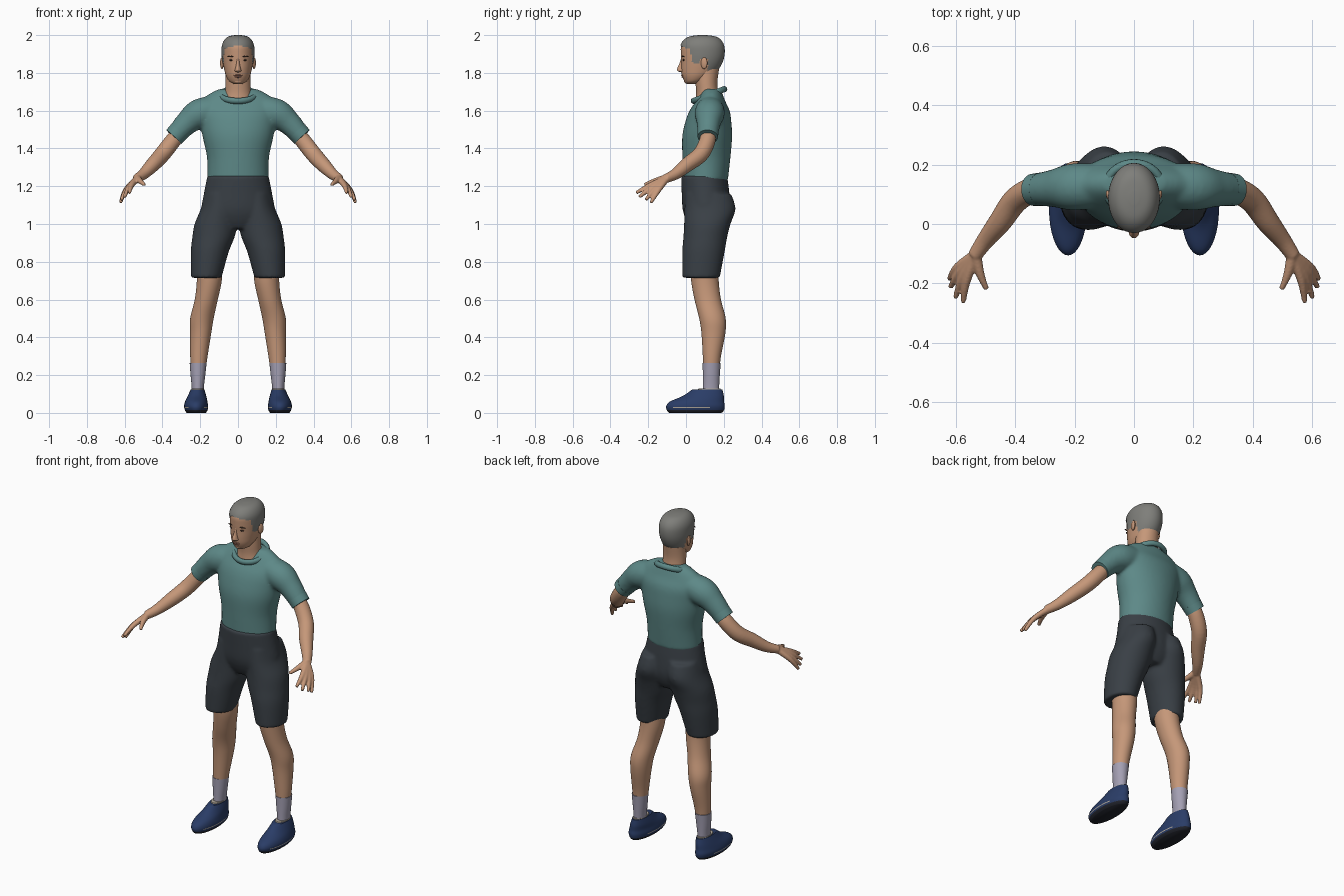
import bpy, bmesh, math
from mathutils import Vector

cube = bpy.data.objects.get("Cube")
if cube:
    bpy.data.objects.remove(cube, do_unlink=True)


def material(name, rgb):
    m = bpy.data.materials.new(name)
    m.use_nodes = True
    m.diffuse_color = (*rgb, 1)
    m.node_tree.nodes["Principled BSDF"].inputs["Base Color"].default_value = (*rgb, 1)
    return m


SKIN = material("skin", (0.56, 0.31, 0.19))
HAIR = material("grey_hair", (0.21, 0.21, 0.195))
SHIRT = material("teal_cloth", (0.11, 0.25, 0.245))
SHORTS = material("charcoal_cloth", (0.041, 0.05, 0.06))
SOCK = material("pale_sock", (0.37, 0.35, 0.45))
SHOE = material("navy_shoe", (0.023, 0.046, 0.135))
SOLE = material("dark_sole", (0.015, 0.017, 0.025))
LINING = material("beige_lining", (0.45, 0.4, 0.33))
DARK = material("dark_brown", (0.06, 0.035, 0.025))
LIPS = material("lips", (0.36, 0.16, 0.11))


def smooth_rows(rows, steps):
    """Catmull-Rom interpolation through rows of equal length."""
    out = []
    for i in range(len(rows) - 1):
        p0, p1, p2, p3 = (rows[max(i - 1, 0)], rows[i], rows[i + 1],
                          rows[min(i + 2, len(rows) - 1)])
        for k in range(steps):
            t = k / steps
            out.append([0.5 * (2 * b + (c - a) * t + (2 * a - 5 * b + 4 * c - d) * t ** 2
                               + (3 * b - a - 3 * c + d) * t ** 3)
                        for a, b, c, d in zip(p0, p1, p2, p3)])
    return out + [list(rows[-1])]


def loft(bm, sections, n):
    """Closed skin over elliptical sections given as centre, axis, axis."""
    rings = []
    for c, u, v in sections:
        angles = [2 * math.pi * i / n for i in range(n)]
        rings.append([bm.verts.new(c + u * math.cos(a) + v * math.sin(a)) for a in angles])
    for r, q in zip(rings, rings[1:]):
        for i in range(n):
            j = (i + 1) % n
            bm.faces.new((r[i], r[j], q[j], q[i]))
    bm.faces.new(rings[0])
    bm.faces.new(rings[-1])


def stack(bm, rows, side=1, steps=5, n=36):
    """Horizontal ellipses: z, x, y, x radius, y radius."""
    loft(bm, [(Vector((x * side, y, z)), Vector((rx, 0, 0)), Vector((0, ry, 0)))
              for z, x, y, rx, ry in smooth_rows(rows, steps)], n)


def tube(bm, rows, side=1, steps=5, n=20):
    """Round tube along a path: x, y, z, radius."""
    pts = [(Vector((x * side, y, z)), r) for x, y, z, r in smooth_rows(rows, steps)]
    sections = []
    for i, (c, r) in enumerate(pts):
        t = (pts[min(i + 1, len(pts) - 1)][0] - pts[max(i - 1, 0)][0]).normalized()
        u = t.cross(Vector((0, 0, 1))).normalized()
        sections.append((c, u * r, t.cross(u) * r))
    loft(bm, sections, n)


def finish(bm, name, mats, voxel=0, smooth=5):
    """Make the object; a voxel size fuses its overlapping pieces."""
    bmesh.ops.recalc_face_normals(bm, faces=bm.faces)
    me = bpy.data.meshes.new(name)
    bm.to_mesh(me)
    bm.free()
    ob = bpy.data.objects.new(name, me)
    bpy.context.collection.objects.link(ob)
    for m in mats:
        me.materials.append(m)
    bpy.ops.object.select_all(action="DESELECT")
    ob.select_set(True)
    bpy.context.view_layer.objects.active = ob
    bpy.ops.object.shade_smooth_by_angle(angle=math.radians(50))
    if voxel:
        fuse = ob.modifiers.new("fuse", "REMESH")
        fuse.mode = "VOXEL"
        fuse.voxel_size = voxel
        fuse.use_smooth_shade = True
        soft = ob.modifiers.new("soften", "SMOOTH")
        soft.factor, soft.iterations = 0.5, smooth
    return ob


def blob(name, mat, centre, size, turn=0, tilt=0):
    bpy.ops.mesh.primitive_uv_sphere_add(segments=20, ring_count=12, location=centre)
    ob = bpy.context.object
    ob.name, ob.scale, ob.rotation_euler = name, size, (0, tilt, turn)
    ob.data.materials.append(mat)
    bpy.ops.object.shade_smooth()


SIDES = (("left", 1), ("right", -1))

# Shirt: torso and both sleeves fused together
bm = bmesh.new()
stack(bm, [(1.225, 0, .103, .162, .118), (1.35, 0, .108, .164, .127), (1.46, 0, .112, .187, .132),
           (1.54, 0, .118, .2, .122), (1.60, 0, .125, .21, .106), (1.65, 0, .13, .2, .078),
           (1.69, 0, .135, .15, .058), (1.715, 0, .138, .1, .045)], n=48)
for _, s in SIDES:
    tube(bm, [(.09, .13, 1.61, .07), (.2, .125, 1.585, .08), (.27, .12, 1.535, .064),
              (.335, .115, 1.465, .053)], s)
finish(bm, "shirt", [SHIRT], .009, 8)

# Collar ring and sleeve hems
bpy.ops.mesh.primitive_torus_add(major_radius=.093, minor_radius=.015, major_segments=40,
                                 minor_segments=10, location=(0, .122, 1.683),
                                 rotation=(math.radians(21), 0, 0))
collar = bpy.context.object
collar.name, collar.scale = "shirt_collar", (1, .95, 1.1)
collar.data.materials.append(SHIRT)
bpy.ops.object.shade_smooth()
for label, s in SIDES:
    bm = bmesh.new()
    tube(bm, [(.313, .117, 1.49, .056), (.34, .115, 1.461, .054)], s, 2, 28)
    finish(bm, label + "_sleeve_hem", [SHIRT])

# Shorts: pelvis and both legs fused together
bm = bmesh.new()
stack(bm, [(1.256, 0, .096, .162, .122), (1.17, 0, .103, .179, .126), (1.08, 0, .108, .194, .126),
           (1.02, 0, .11, .18, .11), (.975, 0, .11, .11, .085)], n=48)
for _, s in SIDES:
    stack(bm, [(1.16, .09, .118, .085, .122), (1.08, .1, .127, .097, .135),
               (1.0, .117, .113, .113, .123), (.93, .13, .102, .112, .116),
               (.85, .15, .092, .1, .112), (.715, .168, .08, .081, .099)], s)
finish(bm, "shorts", [SHORTS], .009, 6)

for label, s in SIDES:
    # Bare legs
    bm = bmesh.new()
    stack(bm, [(.80, .152, .095, .068, .076), (.70, .152, .1, .066, .073), (.6, .168, .115, .061, .07),
               (.5, .191, .14, .062, .07), (.42, .198, .145, .056, .063),
               (.3, .207, .137, .046, .048), (.22, .21, .134, .038, .042)], s)
    finish(bm, label + "_leg", [SKIN])

    # Sock
    bm = bmesh.new()
    stack(bm, [(.265, .211, .136, .045, .048), (.2, .212, .134, .039, .045),
               (.13, .213, .132, .032, .043), (.06, .214, .13, .032, .043)], s)
    finish(bm, label + "_sock", [SOCK])

    # Shoe with dark sole and a pale seam
    bm = bmesh.new()
    stack(bm, [(0, .221, .05, .05, .138), (.012, .221, .05, .059, .15), (.035, .222, .05, .064, .155),
               (.06, .221, .058, .059, .143), (.09, .217, .092, .049, .108),
               (.124, .214, .113, .036, .08)], s)
    shoe = finish(bm, label + "_shoe", [SHOE, SOLE, LINING])
    for p in shoe.data.polygons:
        if p.center.z < .014:
            p.material_index = 1
        elif .027 < p.center.z < .032 and -.06 < p.center.y < .12:
            p.material_index = 2
    bm = bmesh.new()
    stack(bm, [(.115, .214, .122, .034, .064), (.129, .214, .125, .033, .058)], s, 2)
    finish(bm, label + "_shoe_lining", [LINING])

    # Arm, palm and fingers fused together
    bm = bmesh.new()
    tube(bm, [(.30, .118, 1.495, .04), (.345, .113, 1.44, .043), (.40, .078, 1.37, .043),
              (.45, .008, 1.315, .039), (.50, -.055, 1.265, .03), (.537, -.108, 1.24, .024)], s)
    fingers = [((.563, -.19, 1.205), (.575, -.264, 1.165)), ((.576, -.178, 1.196), (.601, -.248, 1.143)),
               ((.587, -.162, 1.187), (.618, -.213, 1.128)), ((.594, -.145, 1.18), (.622, -.186, 1.113))]
    for knuckle, tip in fingers:
        tube(bm, [(.53, -.1, 1.244, .018), (*knuckle, .0145), (*tip, .009)], s, n=12)
    tube(bm, [(.532, -.11, 1.242, .02), (.517, -.17, 1.226, .0145), (.496, -.22, 1.208, .009)], s, n=12)
    finish(bm, label + "_arm", [SKIN], .005, 4)

# Neck
bm = bmesh.new()
stack(bm, [(1.63, 0, .118, .088, .07), (1.69, 0, .113, .07, .059), (1.75, 0, .108, .066, .058),
           (1.82, 0, .11, .064, .065)])
finish(bm, "neck", [SKIN])

# Head
HEAD = [(1.742, 0, .03, .022, .028), (1.755, 0, .042, .046, .05), (1.785, 0, .06, .064, .081),
        (1.82, 0, .074, .073, .099), (1.86, 0, .084, .08, .109), (1.90, 0, .087, .083, .114),
        (1.94, 0, .086, .081, .112), (1.97, 0, .087, .068, .094), (1.988, 0, .088, .046, .064),
        (1.995, 0, .088, .012, .016)]
bm = bmesh.new()
stack(bm, HEAD, n=48)
finish(bm, "head", [SKIN])

# Hair: a slightly larger shell, trimmed at the hairline
bm = bmesh.new()
stack(bm, [(z + .005, x, y, rx + .004, ry + .004) for z, x, y, rx, ry in HEAD], n=64)


def below_hairline(f):
    c = f.calc_center_median()
    if c.y < .02:
        return c.z < 1.948 - abs(c.x) * .25
    return c.z < (1.90 if c.y < .035 else 1.845 if c.y < .07 else 1.875 if c.y < .115 else 1.785)


bmesh.ops.delete(bm, geom=[f for f in bm.faces if below_hairline(f)], context="FACES")
finish(bm, "hair", [HAIR])

# Facial features
bm = bmesh.new()
stack(bm, [(1.803, 0, -.016, .008, .01), (1.81, 0, -.024, .018, .021), (1.822, 0, -.024, .015, .023),
           (1.85, 0, -.02, .009, .015), (1.882, 0, -.012, .008, .012)], n=20)
finish(bm, "nose", [SKIN])
blob("upper_lip", LIPS, (0, -.019, 1.787), (.023, .007, .004))
blob("lower_lip", LIPS, (0, -.016, 1.779), (.019, .008, .005))
blob("chin", SKIN, (0, .012, 1.757), (.026, .022, .016))
for label, s in SIDES:
    blob(label + "_eye", DARK, (.035 * s, -.0135, 1.868), (.014, .004, .0045), .25 * s)
    blob(label + "_eyebrow", DARK, (.037 * s, -.0155, 1.887), (.022, .0045, .0035), .28 * s, .08 * s)
    blob(label + "_ear", SKIN, (.085 * s, .096, 1.852), (.009, .018, .031), -.3 * s)
